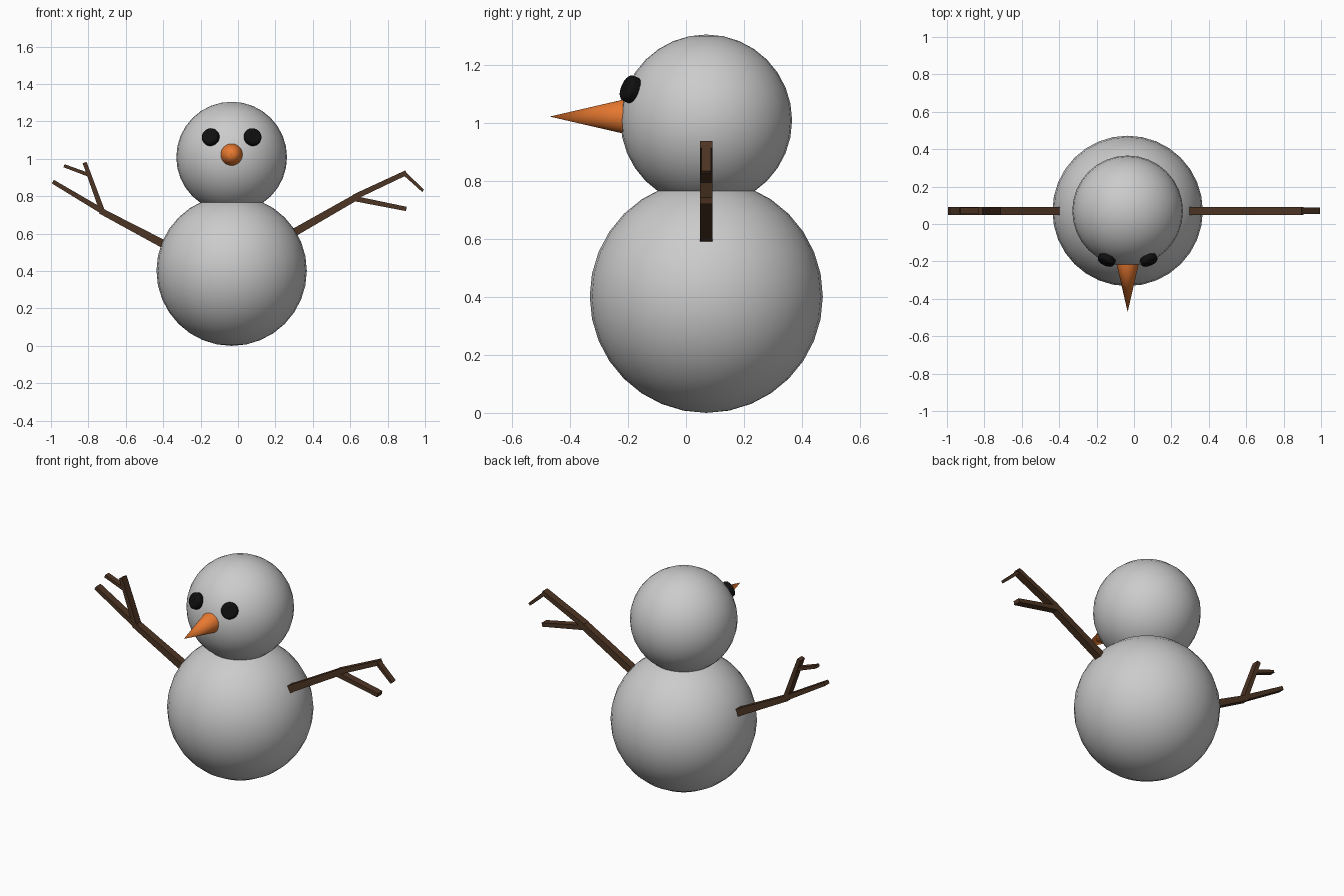
import bpy, bmesh, math
from mathutils import Vector

if "Cube" in bpy.data.objects:
    bpy.data.objects.remove(bpy.data.objects["Cube"])

CX, CY = -0.034, 0.07


def material(name, rgb):
    m = bpy.data.materials.new(name)
    m.diffuse_color = (*rgb, 1)
    m.use_nodes = True
    m.node_tree.nodes["Principled BSDF"].inputs["Base Color"].default_value = m.diffuse_color
    return m


wood = material("wood", (0.075, 0.035, 0.017))
orange = material("orange", (0.8, 0.19, 0.03))
black = material("black", (0.005, 0.005, 0.005))


def ball(name, z, r):
    bpy.ops.mesh.primitive_uv_sphere_add(segments=32, ring_count=16, radius=r, location=(CX, CY, z))
    bpy.context.object.name = name
    bpy.ops.object.shade_smooth()


# Snow balls
ball("body", 0.402, 0.402)
ball("head", 1.009, 0.296)

# Carrot nose, pointing to the front
bpy.ops.mesh.primitive_cone_add(vertices=32, radius1=0.06, radius2=0, depth=0.26,
                                location=(CX, -0.34, 1.022), rotation=(math.pi / 2, 0, 0))
nose = bpy.context.object
nose.name = "nose"
nose.data.materials.append(orange)
bpy.ops.object.shade_smooth_by_angle()

# Coal eyes: rounded discs lying on the head surface
for side, name in ((-1, "eye_left"), (1, "eye_right")):
    normal = Vector((side * 0.112, -0.261, 0.107))
    bpy.ops.mesh.primitive_cylinder_add(vertices=32, radius=0.047, depth=0.044,
                                        location=Vector((CX, CY, 1.009)) + normal)
    eye = bpy.context.object
    eye.name = name
    eye.rotation_euler = normal.to_track_quat('Z', 'Y').to_euler()
    eye.data.materials.append(black)
    bevel = eye.modifiers.new("round", 'BEVEL')
    bevel.width, bevel.segments = 0.014, 3
    bpy.ops.object.shade_smooth_by_angle()


def beam(bm, a, b, w0, w1, depth):
    """Tapered four-sided stick from a to b in the xz plane."""
    a, b = Vector((a[0], CY, a[1])), Vector((b[0], CY, b[1]))
    d = (b - a).normalized()
    n = Vector((-d.z, 0, d.x))
    h = Vector((0, depth / 2, 0))
    ends = []
    for p, w in ((a, w0), (b, w1)):
        s = n * w / 2
        ends.append([bm.verts.new(p + q) for q in (s + h, s - h, -s - h, -s + h)])
    e, f = ends
    bm.faces.new(e)
    bm.faces.new(f[::-1])
    for i in range(4):
        j = (i + 1) % 4
        bm.faces.new((e[j], e[i], f[i], f[j]))


# Stick arms: main stick, two branches and a small twig each
arms = {
    "arm_left": [((-0.36, 0.524), (-0.735, 0.722), 0.045, 0.032, 0.044),
                 ((-0.715, 0.714), (-0.99, 0.878), 0.030, 0.022, 0.044),
                 ((-0.722, 0.71), (-0.82, 0.98), 0.028, 0.022, 0.044),
                 ((-0.80, 0.915), (-0.93, 0.963), 0.020, 0.017, 0.034)],
    "arm_right": [((0.26, 0.583), (0.64, 0.800), 0.043, 0.035, 0.044),
                  ((0.625, 0.797), (0.90, 0.926), 0.030, 0.026, 0.044),
                  ((0.625, 0.787), (0.90, 0.732), 0.028, 0.023, 0.044),
                  ((0.89, 0.921), (0.99, 0.829), 0.020, 0.016, 0.034)],
}
for name, sticks in arms.items():
    bm = bmesh.new()
    for s in sticks:
        beam(bm, *s)
    bmesh.ops.recalc_face_normals(bm, faces=bm.faces[:])
    mesh = bpy.data.meshes.new(name)
    bm.to_mesh(mesh)
    bm.free()
    mesh.materials.append(wood)
    bpy.context.collection.objects.link(bpy.data.objects.new(name, mesh))
